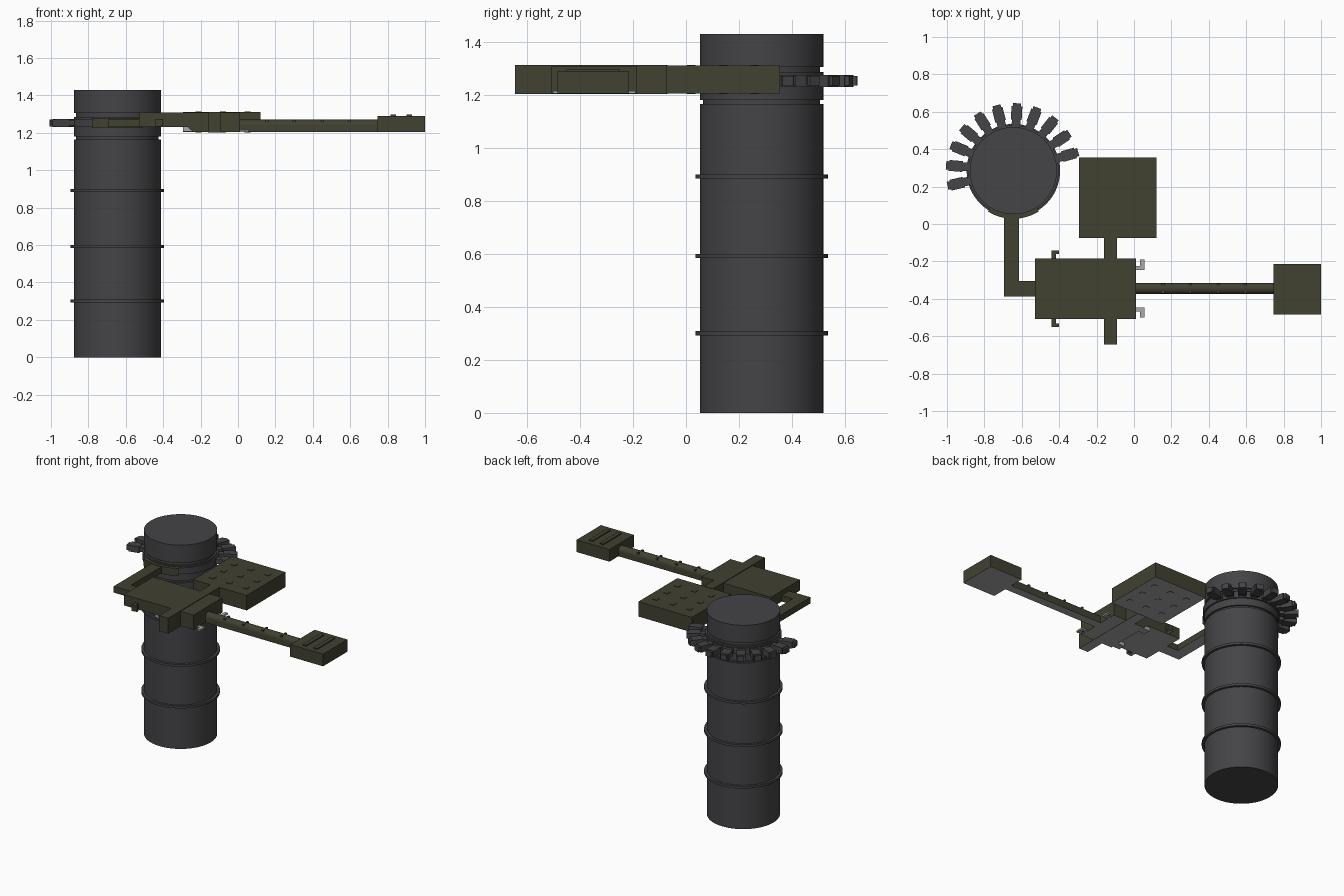
import bpy, bmesh, math
from mathutils import Matrix, Vector

if "Cube" in bpy.data.objects:
    bpy.data.objects.remove(bpy.data.objects["Cube"])


def material(name, rgb):
    m = bpy.data.materials.new(name)
    m.diffuse_color = (*rgb, 1)
    m.use_nodes = True
    m.node_tree.nodes["Principled BSDF"].inputs["Base Color"].default_value = m.diffuse_color
    return m


DARK = material("dark grey", (0.058, 0.058, 0.063))
OLIVE = material("olive", (0.052, 0.052, 0.031))
GREY = material("light grey", (0.40, 0.40, 0.40))
CX, CY = -0.645, 0.285   # barrel axis


def finish(name, bm, mats, smooth=False):
    bmesh.ops.recalc_face_normals(bm, faces=bm.faces)
    if len(mats) > 1:    # bare metal underside
        for f in bm.faces:
            f.material_index = 1 if f.normal.z < -0.9 else 0
    me = bpy.data.meshes.new(name)
    bm.to_mesh(me)
    bm.free()
    for m in mats:
        me.materials.append(m)
    ob = bpy.data.objects.new(name, me)
    bpy.context.collection.objects.link(ob)
    if smooth:
        bpy.context.view_layer.objects.active = ob
        ob.select_set(True)
        bpy.ops.object.shade_smooth_by_angle(angle=math.radians(35))
        ob.select_set(False)
    return ob


def add_box(bm, x0, x1, y0, y1, z0, z1, mat=Matrix()):
    m = (mat @ Matrix.Translation(((x0 + x1) / 2, (y0 + y1) / 2, (z0 + z1) / 2))
         @ Matrix.Diagonal((x1 - x0, y1 - y0, z1 - z0, 1)))
    bmesh.ops.create_cube(bm, size=1, matrix=m)


def boxes(name, items, mats):
    bm = bmesh.new()
    for b in items:
        add_box(bm, *b)
    return finish(name, bm, mats)


def prism(name, points, direction, mats, smooth=False):
    bm = bmesh.new()
    face = bm.faces.new([bm.verts.new(p) for p in points])
    ext = bmesh.ops.extrude_face_region(bm, geom=[face], use_keep_orig=True)
    verts = [g for g in ext["geom"] if isinstance(g, bmesh.types.BMVert)]
    bmesh.ops.translate(bm, verts=verts, vec=Vector(direction))
    return finish(name, bm, mats, smooth)


def lathe(name, profile, mats):
    bm = bmesh.new()
    vs = [bm.verts.new((CX + r, CY, z)) for r, z in profile]
    es = [bm.edges.new(p) for p in zip(vs, vs[1:])]
    bmesh.ops.spin(bm, geom=vs + es, cent=(CX, CY, 0), axis=(0, 0, 1),
                   angle=2 * math.pi, steps=64)
    bmesh.ops.remove_doubles(bm, verts=bm.verts, dist=1e-5)
    return finish(name, bm, mats, True)


# barrel with raised hoops, grooved neck and cap
R, H, N = 0.233, 0.25, 0.221
profile = [(0, 0), (R, 0)]
for z in (0.30, 0.592, 0.892):
    profile += [(R, z - 0.008), (H, z - 0.008), (H, z + 0.008), (R, z + 0.008)]
profile += [(R, 1.165), (N, 1.165), (N, 1.18), (R, 1.18), (R, 1.285), (N, 1.285),
            (N, 1.305), (R, 1.305), (R, 1.43), (0, 1.43)]
lathe("barrel", profile, [DARK])
lathe("collar_ring", [(0.23, 1.23), (0.243, 1.23), (0.243, 1.275), (0.23, 1.275)], [DARK])

# toothed blocks around the back of the collar
bm = bmesh.new()
for i in range(11):
    turn = Matrix.Translation((CX, CY, 0)) @ Matrix.Rotation(math.radians(16 + 17.7 * i), 4, 'Z')
    add_box(bm, 0.235, 0.30, -0.023, 0.023, 1.238, 1.268, turn)
    add_box(bm, 0.272, 0.345, -0.029, 0.029, 1.23, 1.274, turn)
    add_box(bm, 0.34, 0.361, -0.022, 0.022, 1.234, 1.27, turn)
finish("collar_teeth", bm, [DARK])

# curved clamp plate on the front of the collar
arc = [math.radians(238 + 4 * i) for i in range(17)]
pts = [(CX + 0.257 * math.cos(a), CY + 0.257 * math.sin(a), 1.225) for a in arc]
pts += [(CX + 0.234 * math.cos(a), CY + 0.234 * math.sin(a), 1.225) for a in reversed(arc)]
prism("clamp_plate", pts, (0, 0, 0.053), [OLIVE, GREY], True)

# bent arm from clamp to body
arm = [(-0.695, 0.04), (-0.695, -0.387), (-0.52, -0.387), (-0.52, -0.305),
       (-0.615, -0.305), (-0.615, 0.04)]
prism("bent_arm", [(x, y, 1.232) for x, y in arm], (0, 0, 0.043), [OLIVE, GREY])

# main body, stepped underneath
side = [(-0.53, 1.232), (-0.27, 1.232), (-0.24, 1.205), (0.01, 1.205), (0.01, 1.308), (-0.53, 1.308)]
prism("main_body", [(x, -0.507, z) for x, z in side], (0, 0.322, 0), [OLIVE, GREY])
boxes("cross_beam", [(-0.16, -0.09, -0.645, -0.07, 1.203, 1.312)], [OLIVE, GREY])

# square plate with rows of studs
boxes("square_plate", [(-0.295, 0.12, -0.075, 0.355, 1.205, 1.31)], [OLIVE, GREY])
boxes("plate_studs", [(x - 0.016, x + 0.016, y - 0.016, y + 0.016, 1.203, 1.313)
                      for x in (-0.21, -0.08, 0.05) for y in (0.02, 0.14, 0.26)], [OLIVE, GREY])

# rounded rod with small pegs
rod = [(-0.03, 1.205), (0.03, 1.205)]
rod += [(0.03 * math.cos(math.radians(t)), 1.24 + 0.03 * math.sin(math.radians(t)))
        for t in range(0, 181, 15)]
prism("rod", [(0.0, -0.345 + y, z) for y, z in rod], (0.76, 0, 0), [OLIVE, GREY], True)
boxes("rod_pegs", [(x - 0.007, x + 0.007, -0.345 + s * 0.02 - 0.007, -0.345 + s * 0.02 + 0.007, 1.25, 1.27)
                   for x in (0.155, 0.30, 0.45, 0.595) for s in (-1, 1)], [OLIVE])

# end block with two ridges
boxes("end_block", [(0.745, 1.0, -0.485, -0.215, 1.205, 1.29)], [OLIVE, GREY])
boxes("end_ridges", [(x - 0.014, x + 0.014, -0.45, -0.25, 1.28, 1.297) for x in (0.83, 0.915)], [OLIVE])

# side hooks, mirrored about the body centre line
YC = -0.346
hooks, latches = [], []
for s in (-1, 1):
    def span(a, b):
        return tuple(sorted((YC + s * a, YC + s * b)))
    hooks += [(-0.44, -0.418, *span(0.155, 0.205), 1.235, 1.275),
              (-0.43, -0.40, *span(0.186, 0.204), 1.236, 1.274)]
    latches += [(0.0, 0.045, *span(0.10, 0.122), 1.205, 1.214),
                (0.032, 0.055, *span(0.10, 0.155), 1.204, 1.215),
                (-0.295, -0.235, *span(0.10, 0.15), 1.207, 1.235)]
boxes("side_hooks", hooks, [OLIVE, GREY])
boxes("latches", latches, [GREY])
